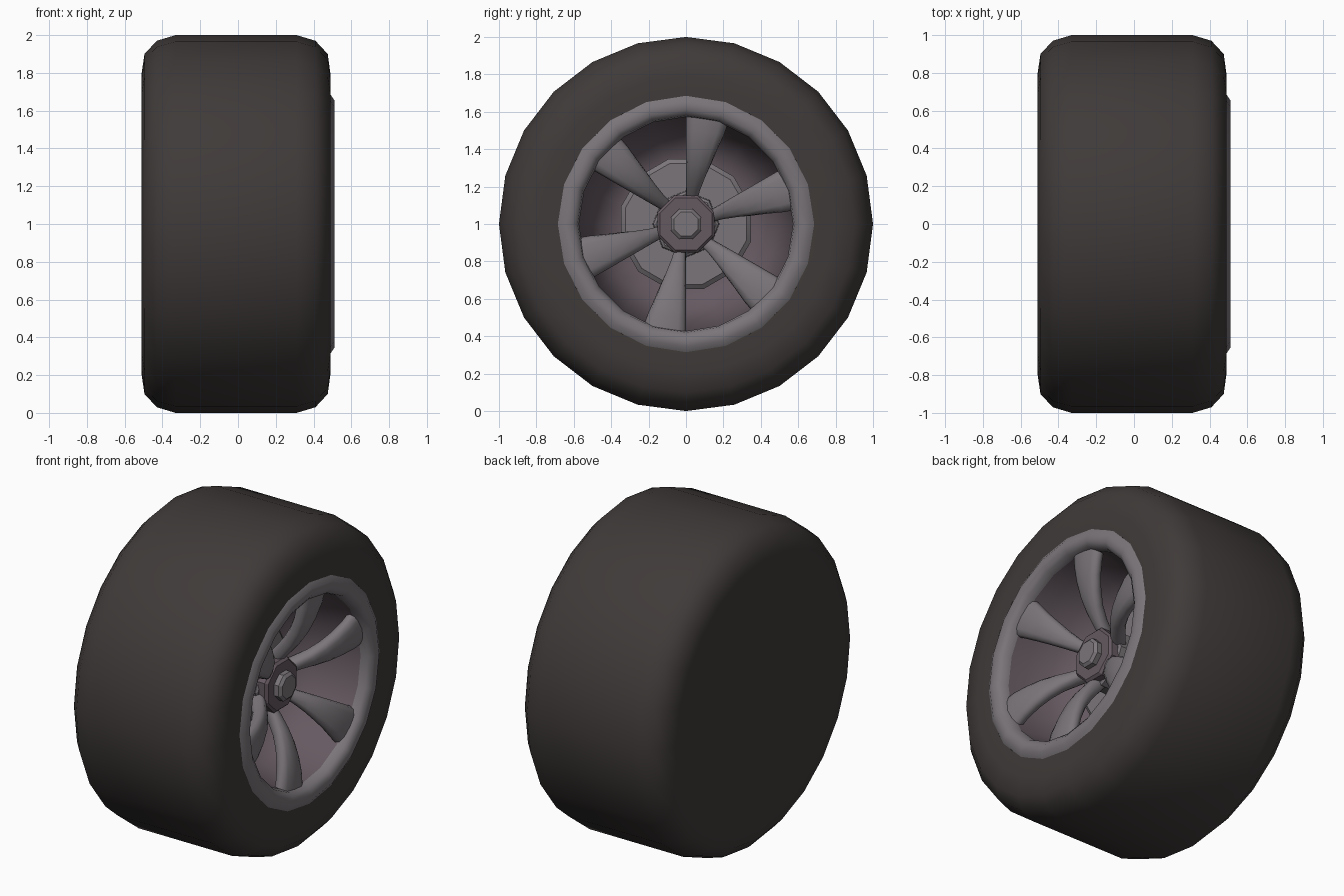
import bpy, bmesh, math
from mathutils import Vector, Matrix

if "Cube" in bpy.data.objects:
    bpy.data.objects.remove(bpy.data.objects["Cube"])


def material(name, rgb):
    m = bpy.data.materials.new(name)
    m.diffuse_color = (*rgb, 1)
    m.use_nodes = True
    m.node_tree.nodes["Principled BSDF"].inputs["Base Color"].default_value = m.diffuse_color
    return m


RUBBER = material("dark rubber", (0.050, 0.043, 0.041))
METAL = material("grey metal", (0.195, 0.178, 0.192))
PLUM = material("dark plum metal", (0.130, 0.100, 0.118))
AXIS = Vector((0, 0, 1))


def finish(name, bm, mat, angle=40):
    bmesh.ops.remove_doubles(bm, verts=bm.verts, dist=1e-5)
    bmesh.ops.recalc_face_normals(bm, faces=bm.faces)
    me = bpy.data.meshes.new(name)
    bm.to_mesh(me)
    bm.free()
    me.materials.append(mat)
    ob = bpy.data.objects.new(name, me)
    bpy.context.collection.objects.link(ob)
    bpy.ops.object.select_all(action='DESELECT')
    ob.select_set(True)
    bpy.context.view_layer.objects.active = ob
    bpy.ops.object.shade_smooth_by_angle(angle=math.radians(angle))
    return ob


def loft(bm, rings):
    """Skin a list of closed point rings."""
    vs = [[bm.verts.new(p) for p in r] for r in rings]
    n = len(vs[0])
    for a, b in zip(vs, vs[1:]):
        for i in range(n):
            j = (i + 1) % n
            bm.faces.new((a[i], a[j], b[j], b[i]))
    return vs


def lathe(name, profile, sides, mat, turn=0.0, angle=40, caps=(False, False), flip=False):
    """Revolve (x, radius) points about the wheel axle."""
    bm = bmesh.new()
    rings = []
    for x, r in profile:
        rings.append([AXIS + Vector((x, r * math.cos(turn + math.tau * i / sides),
                                     r * math.sin(turn + math.tau * i / sides)))
                      for i in range(sides)])
    vs = loft(bm, rings)
    for ring, cap in ((vs[0], caps[0]), (vs[-1], caps[1])):
        if cap:
            bm.faces.new(ring)
    ob = finish(name, bm, mat, angle)
    if flip:
        ob.data.flip_normals()
    return ob


# tyre with a closed flat back
lathe("tyre", [(-0.51, 0.80), (-0.495, 0.90), (-0.43, 0.97), (-0.33, 1.0),
               (0.31, 1.0), (0.41, 0.97), (0.475, 0.90), (0.49, 0.79),
               (0.49, 0.68), (0.44, 0.64)], 24, RUBBER, caps=(True, False))

# rim lip
lathe("rim_lip", [(0.45, 0.69), (0.487, 0.69), (0.51, 0.655), (0.508, 0.61),
                  (0.485, 0.58), (0.44, 0.572)], 20, METAL, angle=50)

# dished barrel inside the rim: bowl open towards +x
barrel = lathe("rim_barrel", [(0.45, 0.575), (0.33, 0.56), (0.18, 0.525), (0.06, 0.46),
                              (0.0, 0.36)], 20, PLUM, caps=(False, True))
if sum(f.normal.x for f in barrel.data.polygons) < 0:
    barrel.data.flip_normals()

# brake disc and hub
t12, t8 = math.pi / 12, math.pi / 8
lathe("brake_disc", [(0.0, 0.36), (0.07, 0.36), (0.09, 0.335)], 12, METAL, t12, 25, (True, True))
lathe("axle_hub", [(0.05, 0.18), (0.24, 0.175), (0.25, 0.16)], 8, METAL, 0, 25, (True, True))
lathe("hub", [(0.20, 0.165), (0.29, 0.165), (0.305, 0.15)], 8, PLUM, t8, 25, (True, True))
lathe("hub_cap", [(0.29, 0.088), (0.335, 0.088), (0.35, 0.07)], 8, METAL, t8, 25, (True, True))

# six curved blade spokes: (front x, radius, width, tilt of section)
STATIONS = [(0.25, 0.10, 0.06, 0.75), (0.31, 0.17, 0.078, 0.72), (0.365, 0.24, 0.105, 0.6),
            (0.41, 0.32, 0.137, 0.42), (0.443, 0.41, 0.170, 0.28),
            (0.463, 0.50, 0.205, 0.15), (0.468, 0.575, 0.228, 0.05)]
THICK = 0.085
SECTION = 12


def spoke_rings(turn):
    rot = Matrix.Rotation(turn, 3, 'X')
    rings = []
    for x, r, w, tilt in STATIONS:
        ring = []
        for i in range(SECTION):
            a = math.tau * i / SECTION
            c, s = math.cos(a), math.sin(a)
            # rounded-box cross-section
            y = w / 2 + w / 2 * math.copysign(abs(c) ** 0.7, c)
            d = THICK / 2 * (math.copysign(abs(s) ** 0.8, s) - 1)
            p = Vector((x + d * math.cos(tilt), y, r - d * math.sin(tilt) - 0.6 * y * y))
            ring.append(AXIS + rot @ p)
        rings.append(ring)
    return rings


for k in range(6):
    bm = bmesh.new()
    vs = loft(bm, spoke_rings(k * math.tau / 6))
    bm.faces.new(vs[0])
    bm.faces.new(vs[-1])
    finish("spoke_%d" % (k + 1), bm, METAL, 50)
